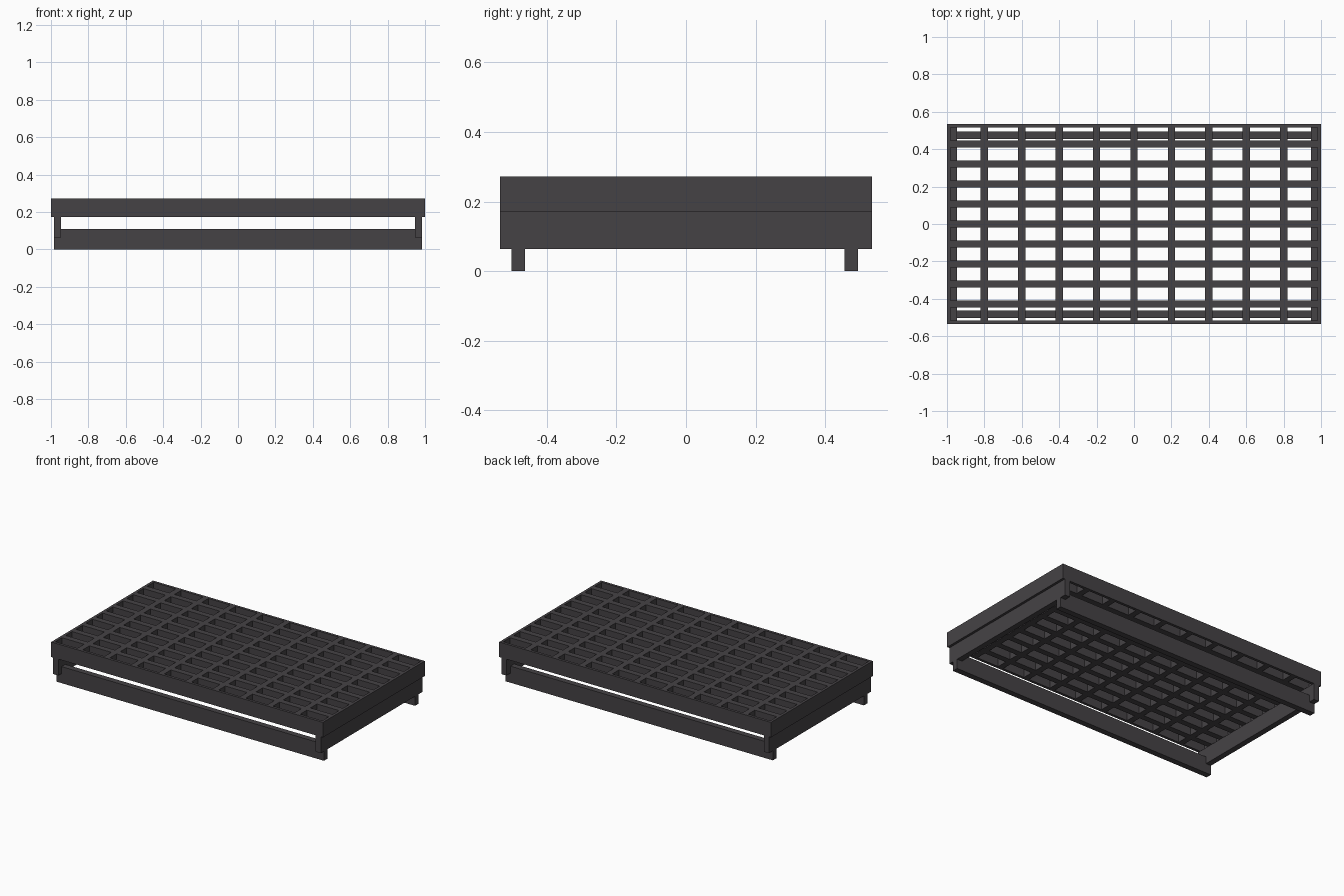
import bpy, bmesh

if "Cube" in bpy.data.objects:
    bpy.data.objects.remove(bpy.data.objects["Cube"])

dark = bpy.data.materials.new("dark_plastic")
dark.diffuse_color = (0.06, 0.055, 0.06, 1)
dark.use_nodes = True
dark.node_tree.nodes["Principled BSDF"].inputs["Base Color"].default_value = dark.diffuse_color

HX, HY = 1.0, 0.535          # half size of the deck
Z_DECK, Z_TOP = 0.172, 0.272
BAR = 0.039                  # width of the grating bars
RIM = 0.018                  # thickness of the outer rim


def finish(name, bm):
    bmesh.ops.recalc_face_normals(bm, faces=bm.faces)
    mesh = bpy.data.meshes.new(name)
    bm.to_mesh(mesh)
    bm.free()
    mesh.materials.append(dark)
    obj = bpy.data.objects.new(name, mesh)
    bpy.context.collection.objects.link(obj)
    return obj


def box(name, x0, x1, y0, y1, z0, z1):
    bm = bmesh.new()
    bmesh.ops.create_cube(bm, size=1)
    bmesh.ops.scale(bm, vec=(x1 - x0, y1 - y0, z1 - z0), verts=bm.verts)
    bmesh.ops.translate(bm, vec=((x0 + x1) / 2, (y0 + y1) / 2, (z0 + z1) / 2), verts=bm.verts)
    return finish(name, bm)


def grid_lines(half, bays):
    # Solid strips alternate with open strips along the axis
    step = 2 * half / bays
    lines = [-half, -half + RIM]
    for i in range(1, bays):
        c = -half + i * step
        lines += [c - BAR / 2, c + BAR / 2]
    return lines + [half - RIM, half]


# Deck grating: a flat lattice with open cells, extruded to full depth
xs, ys = grid_lines(HX, 10), grid_lines(HY, 10)
bm = bmesh.new()
verts = [[bm.verts.new((x, y, Z_DECK)) for y in ys] for x in xs]
for i in range(len(xs) - 1):
    for j in range(len(ys) - 1):
        if i % 2 == 0 or j % 2 == 0:
            bm.faces.new((verts[i][j], verts[i + 1][j], verts[i + 1][j + 1], verts[i][j + 1]))
ext = bmesh.ops.extrude_face_region(bm, geom=bm.faces[:], use_keep_orig=True)
top = [v for v in ext["geom"] if isinstance(v, bmesh.types.BMVert)]
bmesh.ops.translate(bm, vec=(0, 0, Z_TOP - Z_DECK), verts=top)
finish("deck_grating", bm)

# Side beams under the short ends
for side, x0, x1 in (("left", -0.985, -0.947), ("right", 0.946, 0.984)):
    box(side + "_side_beam", x0, x1, -HY, HY, 0.063, Z_DECK)

# Long runners on the floor, notched into the beams
for side, y0, y1 in (("front", -0.502, -0.463), ("back", 0.455, 0.494)):
    box(side + "_runner", -0.985, 0.984, y0, y1, 0.0, 0.11)
